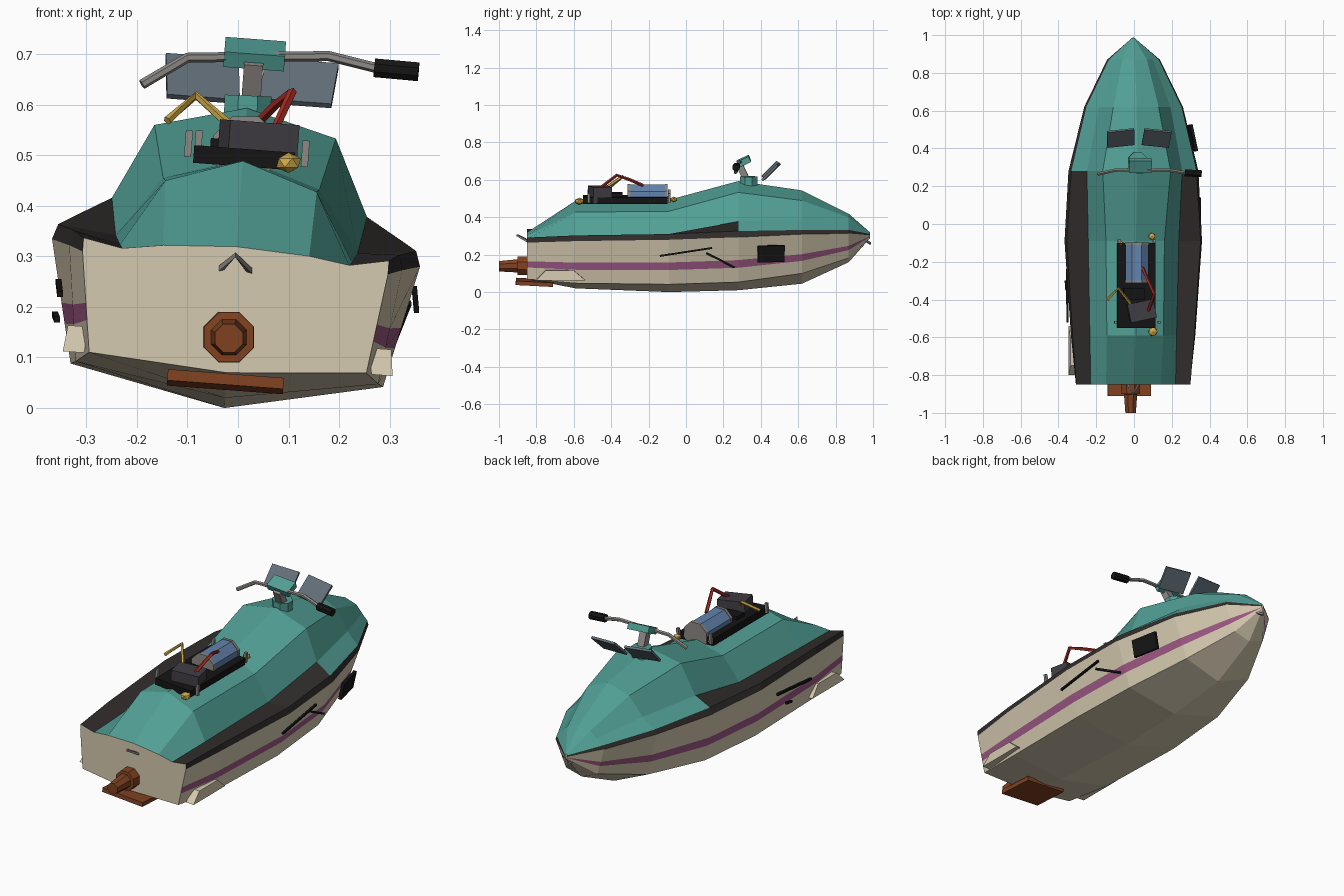
import bpy, bmesh, math
from mathutils import Vector, Matrix

if "Cube" in bpy.data.objects:
    bpy.data.objects.remove(bpy.data.objects["Cube"])

ROLL = math.radians(4.3)  # the craft leans to its right
LEAN = Matrix.Translation((-0.027, 0, 0)) @ Matrix.Rotation(ROLL, 4, 'Y')


def mat(name, r, g, b):
    m = bpy.data.materials.new(name)
    m.diffuse_color = [(c / 255) ** 2.2 for c in (r, g, b)] + [1]
    m.use_nodes = True
    m.node_tree.nodes["Principled BSDF"].inputs["Base Color"].default_value = m.diffuse_color
    return m


CREAM = mat("cream", 212, 200, 174)
TEAL = mat("teal", 82, 158, 148)
BLACK = mat("black", 52, 48, 48)
DARK = mat("dark", 28, 27, 27)
PLUM = mat("plum", 155, 88, 130)
RUST = mat("rust", 128, 68, 38)
BLUE = mat("blue", 98, 130, 170)
CASE = mat("casing", 66, 64, 70)
RED = mat("red", 165, 48, 40)
BRASS = mat("brass", 205, 168, 75)
STEEL = mat("steel", 140, 136, 132)
GLASS = mat("mirror_glass", 98, 110, 120)


def add(name, bm, mats):
    bmesh.ops.recalc_face_normals(bm, faces=bm.faces)
    me = bpy.data.meshes.new(name)
    bm.to_mesh(me)
    bm.free()
    ob = bpy.data.objects.new(name, me)
    bpy.context.collection.objects.link(ob)
    for m in (mats if isinstance(mats, list) else [mats]):
        me.materials.append(m)
    return ob


def box(name, loc, size, m, rot=(0, 0, 0)):
    """Box centred at loc, turned by rot (degrees) and then leaned with the craft."""
    bm = bmesh.new()
    bmesh.ops.create_cube(bm, size=1)
    r = Matrix.Identity(4)
    for a, ax in zip(rot, 'XYZ'):
        r = Matrix.Rotation(math.radians(a), 4, ax) @ r
    M = Matrix.Translation(loc) @ Matrix.Rotation(ROLL, 4, 'Y') @ r @ Matrix.Diagonal((*size, 1))
    bm.transform(M)
    return add(name, bm, m)


def tube(name, pts, radii, m, sides=6):
    """Faceted tube along a path; radii is one number or one per point."""
    pts = [Vector(p) for p in pts]
    if not isinstance(radii, (list, tuple)):
        radii = [radii] * len(pts)
    bm = bmesh.new()
    rings = []
    for i, p in enumerate(pts):
        d = (pts[min(i + 1, len(pts) - 1)] - pts[max(i - 1, 0)]).normalized()
        up = Vector((0, 0, 1)) if abs(d.z) < 0.9 else Vector((0, 1, 0))
        u = d.cross(up).normalized()
        v = u.cross(d)
        ang = [2 * math.pi * (k + 0.5) / sides for k in range(sides)]
        rings.append([bm.verts.new(p + radii[i] * (u * math.cos(a) + v * math.sin(a))) for a in ang])
    for a, b in zip(rings, rings[1:]):
        for k in range(sides):
            bm.faces.new((a[k], a[(k + 1) % sides], b[(k + 1) % sides], b[k]))
    bm.faces.new(rings[0])
    bm.faces.new(rings[-1])
    return add(name, bm, m)


# Hull and deck: y, keel z, then (x, z) of chine, rub rail low, rub rail top,
# deck inner edge, seat shoulder, and finally ridge z
SECTIONS = [
    (-.85, .07, .275, .09, .303, .288, .303, .315, .225, .30, .145, .312, .32),
    (-.59, .02, .30, .07, .33, .298, .323, .328, .23, .307, .15, .44, .49),
    (-.09, 0, .31, .065, .365, .308, .355, .338, .24, .325, .155, .445, .495),
    (.28, .01, .285, .075, .345, .32, .332, .352, .253, .398, .18, .548, .595),
    (.62, .045, .20, .115, .262, .33, .252, .352, .19, .405, .12, .50, .545),
    (.87, .16, .09, .19, .14, .325, .132, .343, .10, .372, .065, .405, .42),
    (.985, .29, .004, .295, .006, .305, .006, .312, .005, .315, .003, .317, .319)]
bm = bmesh.new()
rings = []
for y, keel, *p, ridge in SECTIONS:
    q = [Vector((p[i], y, p[i + 1])) for i in range(0, 10, 2)]
    half = [q[0], q[0].lerp(q[1], .32), q[0].lerp(q[1], .49)] + q[1:]
    loop = [Vector((0, y, keel))] + half + [Vector((0, y, ridge))]
    loop += [Vector((-v.x, v.y, v.z)) for v in reversed(half)]
    rings.append([bm.verts.new(LEAN @ v) for v in loop])
bands = [0, 0, 1, 0, 2, 2, 3, 3]
bands += bands[::-1]
for j, (a, b) in enumerate(zip(rings, rings[1:])):
    for k in range(16):
        f = bm.faces.new((a[k], a[(k + 1) % 16], b[(k + 1) % 16], b[k]))
        f.material_index = 3 if k in (5, 10) and j > 2 else bands[k]
bm.faces.new(rings[0])
bm.faces.new(rings[-1])
add("hull_and_deck", bm, [CREAM, PLUM, BLACK, TEAL])

# Jet nozzle and ride plate at the stern
tube("jet_nozzle", [(-.018, -.80, .14), (-.018, -.90, .14), (-.018, -.901, .14), (-.018, -1.0, .138)],
     [.055, .053, .038, .03], RUST, 8)
box("ride_plate", (-.025, -.81, .052), (.23, .2, .022), RUST, (-3, 0, 0))

# Trapezoid sponsons low on both sides
for s, side in ((1, "right"), (-1, "left")):
    bm = bmesh.new()
    faces = []
    for x in (.285, .327):
        faces.append([bm.verts.new(LEAN @ Vector((s * (x - (.006 if z > .1 else 0)), y, z))) for y, z in
                      ((-.80, .088), (-.54, .088), (-.60, .14), (-.75, .14))])
    a, b = faces
    bm.faces.new(a)
    bm.faces.new(b)
    for k in range(4):
        bm.faces.new((a[k], a[(k + 1) % 4], b[(k + 1) % 4], b[k]))
    add("sponson_" + side, bm, CREAM)

# Side plate, scratches and tow eyes
box("side_plate", (.308, .455, .205), (.016, .145, .09), DARK, (0, 8, 12))
tube("right_scar_long", [(.353, -.14, .193), (.349, .14, .236)], .007, DARK, 4)
tube("right_scar_short", [(.338, .11, .208), (.308, .26, .132)], .007, DARK, 4)
tube("left_scar_long", [(-.355, -.24, .25), (-.352, -.52, .225)], .008, DARK, 4)
tube("left_scar_short", [(-.362, -.30, .185), (-.358, -.35, .175)], .008, DARK, 4)
tube("stern_tow_eye", [(-.035, -.845, .275), (-.005, -.90, .303), (.025, -.845, .27)], .007, STEEL, 4)
tube("bow_tow_eye", [(-.03, .95, .285), (-.005, .985, .26), (.02, .95, .282)], .007, STEEL, 4)

# Exposed engine in the seat opening
box("engine_tray", (.012, -.325, .495), (.2, .45, .035), DARK)
box("engine_block", (.04, -.46, .523), (.14, .10, .085), CASE, (0, 0, 12))
box("engine_head", (.0, -.37, .515), (.11, .06, .03), DARK)
tube("engine_drum", [(.015, -.31, .513), (.015, -.11, .513)], .066, BLUE, 8)
for y in (-.305, -.105):
    tube("drum_band", [(.015, y - .007, .513), (.015, y + .007, .513)], .069, STEEL, 8)
tube("red_hose", [(.045, -.23, .57), (.075, -.30, .60), (.107, -.37, .625), (.075, -.46, .555)], .009, RED, 5)
tube("brass_hose", [(-.14, -.40, .568), (-.083, -.34, .618), (-.02, -.42, .563)], .009, BRASS, 5)
for x, z in ((-.098, .523), (.133, .503)):
    box("tray_post", (x, -.52, z), (.014, .014, .052), STEEL)
    box("tray_post_front", (x * .8, -.09, z), (.014, .014, .052), STEEL)
for i, p in enumerate(((.10, -.57, .485), (.095, -.065, .495), (-.07, -.11, .505))):
    bm = bmesh.new()
    bmesh.ops.create_icosphere(bm, subdivisions=1, radius=.027 if i == 0 else .02,
                               matrix=Matrix.Translation(p) @ Matrix.Diagonal((1, 1, .75, 1)))
    add("brass_knob", bm, BRASS)

# Steering: column, bar with a single grip, pad
tube("column_base", [(.018, .335, .57), (.02, .335, .618)], .05, TEAL, 8)
box("steering_column", (.028, .305, .64), (.038, .036, .1), STEEL, (25, 0, 0))
tube("handlebar", [(-.19, .265, .64), (-.1, .285, .693), (.035, .288, .695), (.18, .285, .696), (.28, .27, .671)],
     .01, STEEL)
tube("grip", [(.27, .27, .673), (.357, .267, .665)], .02, DARK, 8)
box("bar_pad", (.033, .31, .70), (.12, .07, .033), TEAL, (25, 0, 0))

# Two tilted mirrors
for s, x, z in ((-1, -.07, .652), (1, .12, .643)):
    box("mirror_left" if s < 0 else "mirror_right", (x, .455, z), (.145, .115, .012), GLASS, (45, 0, -s * 6))
